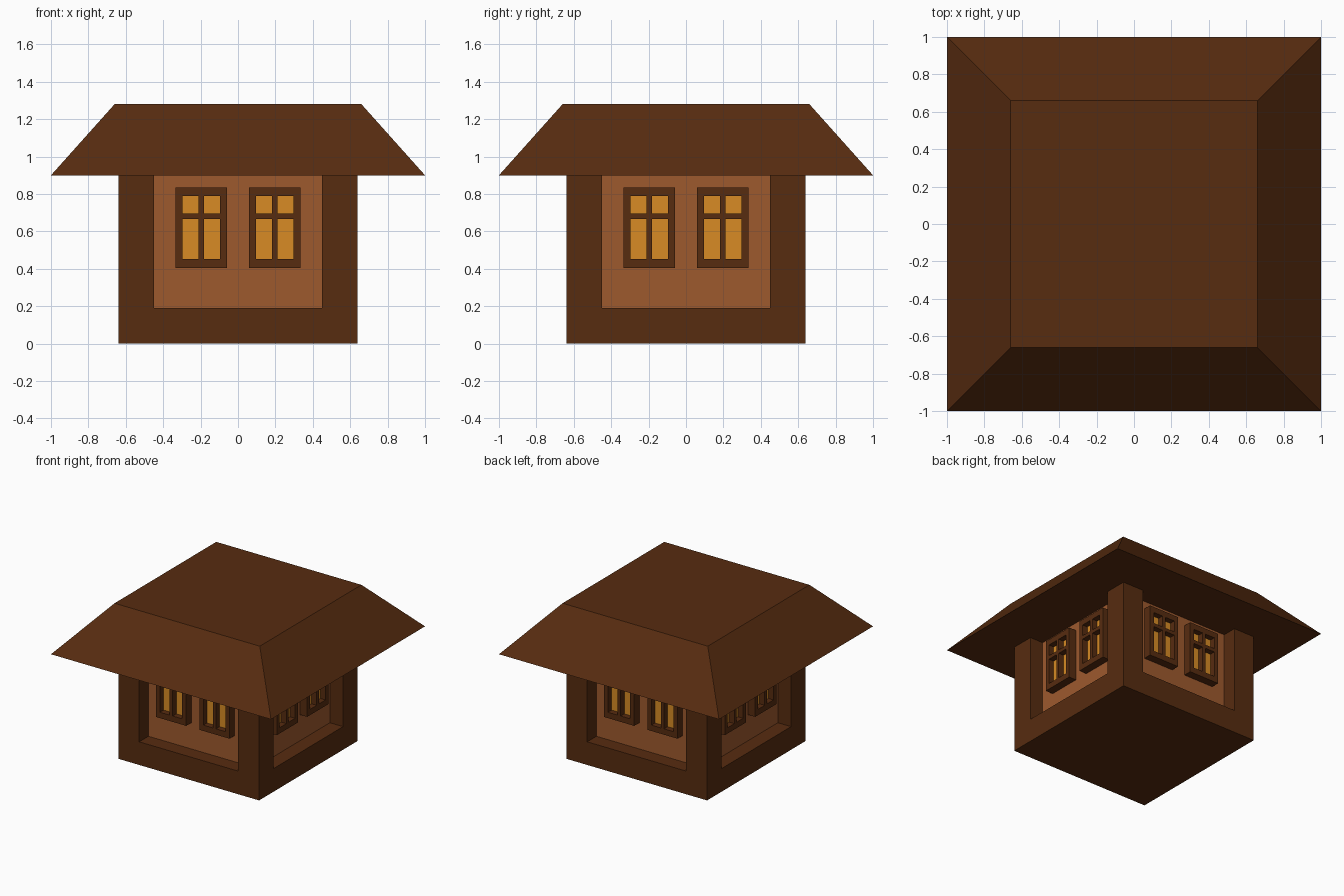
import bpy, bmesh, math
from mathutils import Matrix, Vector

if "Cube" in bpy.data.objects:
    bpy.data.objects.remove(bpy.data.objects["Cube"])


def material(name, rgb):
    m = bpy.data.materials.new(name)
    m.diffuse_color = (*rgb, 1)
    m.use_nodes = True
    m.node_tree.nodes["Principled BSDF"].inputs["Base Color"].default_value = m.diffuse_color
    return m


WOOD = material("dark_wood", (0.095, 0.025, 0.005))
PLASTER = material("wall_brown", (0.34, 0.10, 0.027))
GLASS = material("amber_glass", (0.69, 0.26, 0.018))


def finish(name, bm, mat):
    bmesh.ops.recalc_face_normals(bm, faces=bm.faces[:])
    mesh = bpy.data.meshes.new(name)
    bm.to_mesh(mesh)
    bm.free()
    mesh.materials.append(mat)
    ob = bpy.data.objects.new(name, mesh)
    bpy.context.collection.objects.link(ob)
    return ob


def sheet(us, vs, place, holes=()):
    """Flat grid of cells between the given lines, leaving out the holes."""
    bm = bmesh.new()
    grid = [[bm.verts.new(place(u, v)) for v in vs] for u in us]
    for i in range(len(us) - 1):
        for j in range(len(vs) - 1):
            if (i, j) not in holes:
                bm.faces.new((grid[i][j], grid[i + 1][j],
                              grid[i + 1][j + 1], grid[i][j + 1]))
    return bm


def extrude(bm, faces, offset):
    new = bmesh.ops.extrude_face_region(bm, geom=faces)["geom"]
    verts = [g for g in new if isinstance(g, bmesh.types.BMVert)]
    bmesh.ops.translate(bm, verts=verts, vec=offset)
    return [g for g in new if isinstance(g, bmesh.types.BMFace)]


def box(name, lo, hi, mat):
    bm = bmesh.new()
    lo, hi = Vector(lo), Vector(hi)
    size = hi - lo
    bmesh.ops.create_cube(bm, size=1, matrix=Matrix.Translation((lo + hi) / 2)
                          @ Matrix.Diagonal((*size, 1)))
    return finish(name, bm, mat)


# Plinth with four corner posts
OUT, IN, EAVE, SILL, WALL = 0.64, 0.45, 0.90, 0.19, 0.52
lines = (-OUT, -IN, IN, OUT)
bm = sheet(lines, lines, lambda x, y: (x, y, 0))
top = extrude(bm, bm.faces[:], (0, 0, SILL))
corners = [f for f in top if all(abs(c) > IN for c in f.calc_center_median()[:2])]
extrude(bm, corners, (0, 0, EAVE - SILL))
finish("plinth_and_posts", bm, WOOD)

# Recessed walls
box("walls", (-WALL, -WALL, SILL), (WALL, WALL, EAVE), PLASTER)

# Flat-topped hipped roof
bm = sheet((-1, 1), (-1, 1), lambda x, y: (x, y, EAVE))
cap = extrude(bm, bm.faces[:], (0, 0, 0.38))
bmesh.ops.scale(bm, verts=cap[0].verts[:], vec=(0.66, 0.66, 1))
finish("roof", bm, WOOD)

# Two windows on each of the four sides
PANE_HOLES = {(1, 1), (1, 3), (3, 1), (3, 3)}
FRONT, BACK = -0.587, -WALL
for side in range(4):
    for label, cx in (("left", -0.197), ("right", 0.197)):
        us = [cx + d for d in (-0.137, -0.101, -0.014, 0.014, 0.101, 0.137)]
        vs = [0.405, 0.453, 0.665, 0.695, 0.788, 0.835]
        bm = sheet(us, vs, lambda x, z: (x, FRONT, z), PANE_HOLES)
        extrude(bm, bm.faces[:], (0, BACK - FRONT, 0))
        frame = finish(f"window_frame_{label}_{side}", bm, WOOD)
        pane = box(f"window_glass_{label}_{side}", (us[1], -0.54, vs[1]),
                   (us[4], BACK, vs[4]), GLASS)
        for ob in (frame, pane):
            ob.rotation_euler.z = side * math.pi / 2
